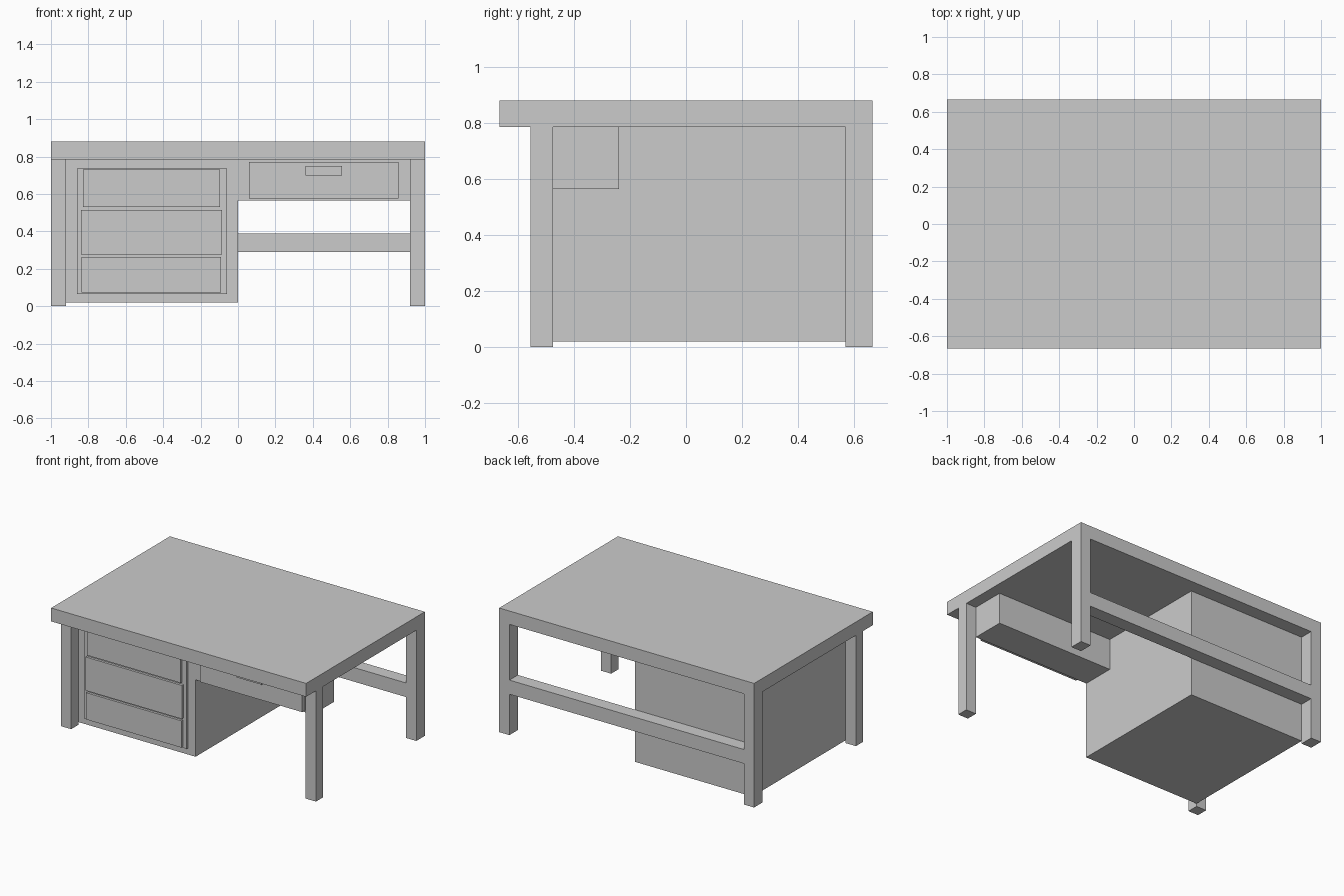
import bpy, bmesh
from mathutils import Matrix, Vector

if "Cube" in bpy.data.objects:
    bpy.data.objects.remove(bpy.data.objects["Cube"])


def box(name, x, y, z):
    """Axis-aligned box from (min, max) ranges."""
    bm = bmesh.new()
    bmesh.ops.create_cube(bm, size=1)
    for v in bm.verts:
        v.co = Vector([r[0] if c < 0 else r[1] for c, r in zip(v.co, (x, y, z))])
    mesh = bpy.data.meshes.new(name)
    bm.to_mesh(mesh)
    bm.free()
    obj = bpy.data.objects.new(name, mesh)
    bpy.context.collection.objects.link(obj)
    return obj


UNDER = 0.785          # underside of the desktop
FRONT, BACK = -0.475, 0.57   # front and back of the storage units

# Desktop
box("desktop", (-1, 1), (-0.665, 0.665), (UNDER, 0.88))

# Legs
for side, x in (("left", (-1, -0.92)), ("right", (0.92, 1))):
    box(f"front_leg_{side}", x, (-0.555, FRONT), (0, UNDER))
    box(f"back_leg_{side}", x, (BACK, 0.665), (0, UNDER))

# Back stretcher
box("back_rail", (-0.92, 0.92), (BACK, 0.665), (0.29, 0.39))

# Drawer cabinet with raised face panel
box("cabinet", (-0.92, 0), (FRONT, BACK), (0.02, UNDER))
panel = FRONT - 0.015
box("cabinet_face", (-0.86, -0.06), (panel, FRONT), (0.065, 0.735))

# Cabinet drawer fronts
drawers = (((-0.83, -0.095), (0.53, 0.73)),
           ((-0.84, -0.085), (0.277, 0.515)),
           ((-0.837, -0.09), (0.073, 0.263)))
for i, (x, z) in enumerate(drawers, 1):
    box(f"cabinet_drawer_{i}", x, (FRONT - 0.032, panel), z)

# Shallow drawer under the desktop, with front and handle
box("centre_drawer_box", (0, 0.92), (FRONT, -0.24), (0.565, UNDER))
box("centre_drawer_front", (0.06, 0.857), (FRONT - 0.03, FRONT), (0.577, 0.772))
box("centre_drawer_handle", (0.36, 0.557), (FRONT - 0.055, FRONT - 0.03), (0.7, 0.75))
